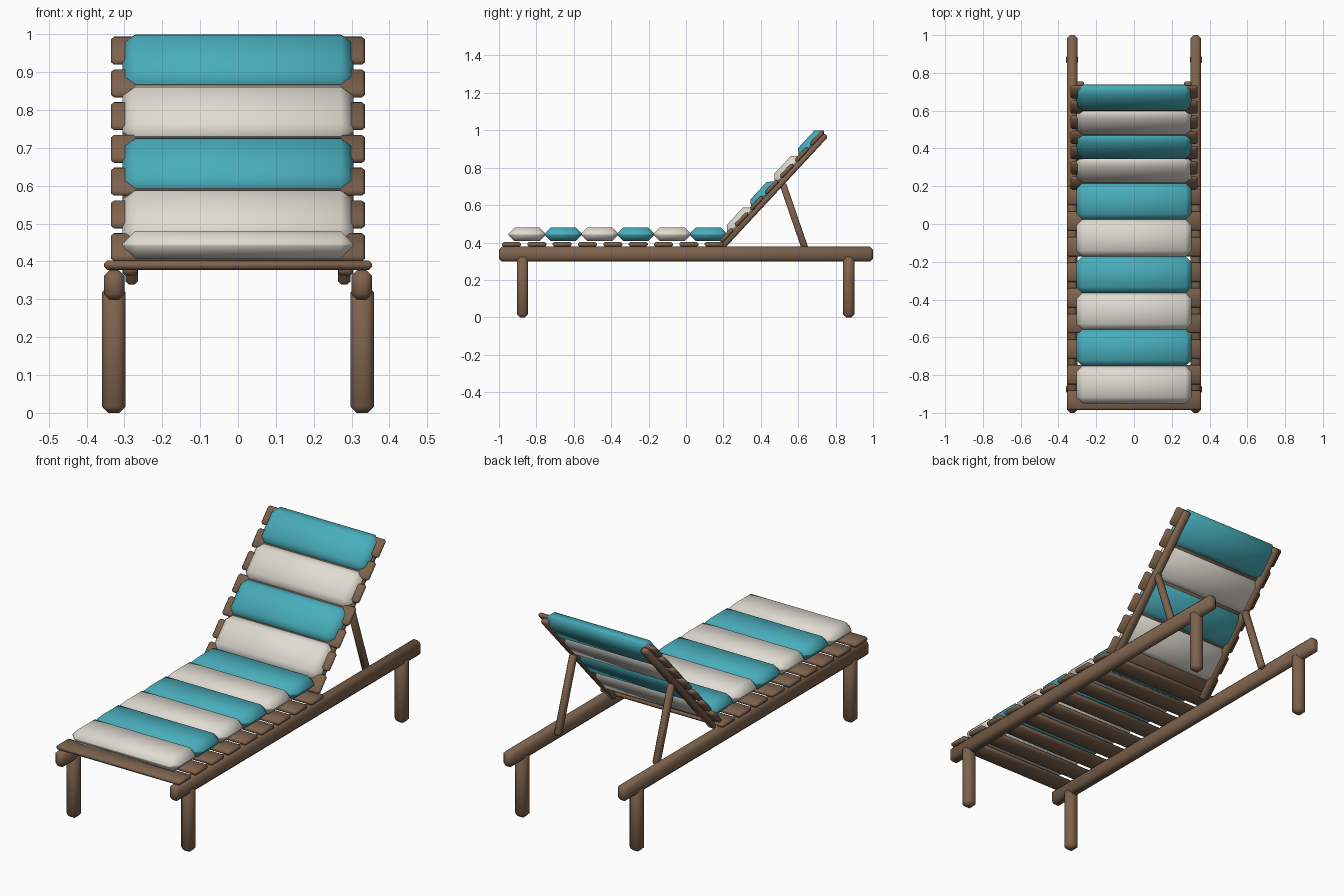
import bpy, bmesh, math
from mathutils import Matrix, Vector

if "Cube" in bpy.data.objects:
    bpy.data.objects.remove(bpy.data.objects["Cube"])


def material(name, rgb):
    m = bpy.data.materials.new(name)
    m.diffuse_color = (*rgb, 1)
    m.use_nodes = True
    m.node_tree.nodes["Principled BSDF"].inputs["Base Color"].default_value = m.diffuse_color
    return m


WOOD = material("brown wood", (0.21, 0.125, 0.075))
TEAL = material("teal fabric", (0.065, 0.42, 0.50))
CREAM = material("cream fabric", (0.74, 0.71, 0.64))


def block(name, size, loc, mat, bevel, angle=0.0):
    """Chamfered, softly shaded box, tilted about x."""
    bm = bmesh.new()
    bmesh.ops.create_cube(bm, size=1)
    bmesh.ops.scale(bm, vec=size, verts=bm.verts)
    bmesh.ops.bevel(bm, geom=bm.edges[:], offset=bevel, segments=1,
                    profile=0.5, affect='EDGES')
    bmesh.ops.recalc_face_normals(bm, faces=bm.faces)
    me = bpy.data.meshes.new(name)
    bm.to_mesh(me)
    bm.free()
    me.materials.append(mat)
    ob = bpy.data.objects.new(name, me)
    bpy.context.collection.objects.link(ob)
    ob.matrix_world = Matrix.Translation(loc) @ Matrix.Rotation(angle, 4, 'X')
    bpy.ops.object.select_all(action='DESELECT')
    ob.select_set(True)
    bpy.context.view_layer.objects.active = ob
    bpy.ops.object.shade_smooth_by_angle(angle=math.radians(50))
    return ob


# Backrest frame: s runs up the slope, n stands off its back face
TILT = math.atan2(0.733, 0.68)
BASE = Vector((0, 0.196, 0.357))
UP = Vector((0, math.cos(TILT), math.sin(TILT)))
OUT = Vector((0, -math.sin(TILT), math.cos(TILT)))


def on_back(s, n, x=0.0):
    return BASE + UP * s + OUT * n + Vector((x, 0, 0))


# Rails, legs, backrest rails and props, both sides
for side, sx in (("left", -1), ("right", 1)):
    block(f"{side}_rail", (0.055, 2.0, 0.08), (sx * 0.327, 0, 0.338), WOOD, 0.016)
    for end, y in (("front", -0.874), ("back", 0.87)):
        block(f"{end}_{side}_leg", (0.062, 0.06, 0.335),
              (sx * 0.328, y, 0.1675), WOOD, 0.016)
    block(f"{side}_backrest_rail", (0.04, 0.83, 0.03),
          on_back(0.415, 0.015, sx * 0.285), WOOD, 0.008, TILT)
    top, foot = Vector((0, 0.517, 0.715)), Vector((0, 0.645, 0.343))
    d = top - foot
    mid = (top + foot) / 2
    block(f"{side}_prop", (0.033, d.length, 0.036),
          (sx * 0.281, mid.y, mid.z), WOOD, 0.008, math.atan2(d.z, d.y))

# Seat slats
for i in range(9):
    block(f"seat_slat_{i + 1}", (0.708, 0.102, 0.024),
          (0, -0.933 + i * 0.1355, 0.39), WOOD, 0.008)

# Backrest slats
for i in range(7):
    block(f"backrest_slat_{i + 1}", (0.67, 0.095, 0.022),
          on_back(0.074 + i * 0.118, 0.039), WOOD, 0.008, TILT)

# Seat cushions, alternating colours
for i in range(6):
    block(f"seat_cushion_{i + 1}", (0.61, 0.2, 0.074),
          (0, -0.85 + i * 0.194, 0.444), TEAL if i % 2 else CREAM, 0.034)

# Backrest cushions, sunk between the slats
for i in range(4):
    block(f"backrest_cushion_{i + 1}", (0.61, 0.195, 0.072),
          on_back(0.179 + i * 0.187, 0.041), TEAL if i % 2 else CREAM, 0.034, TILT)
